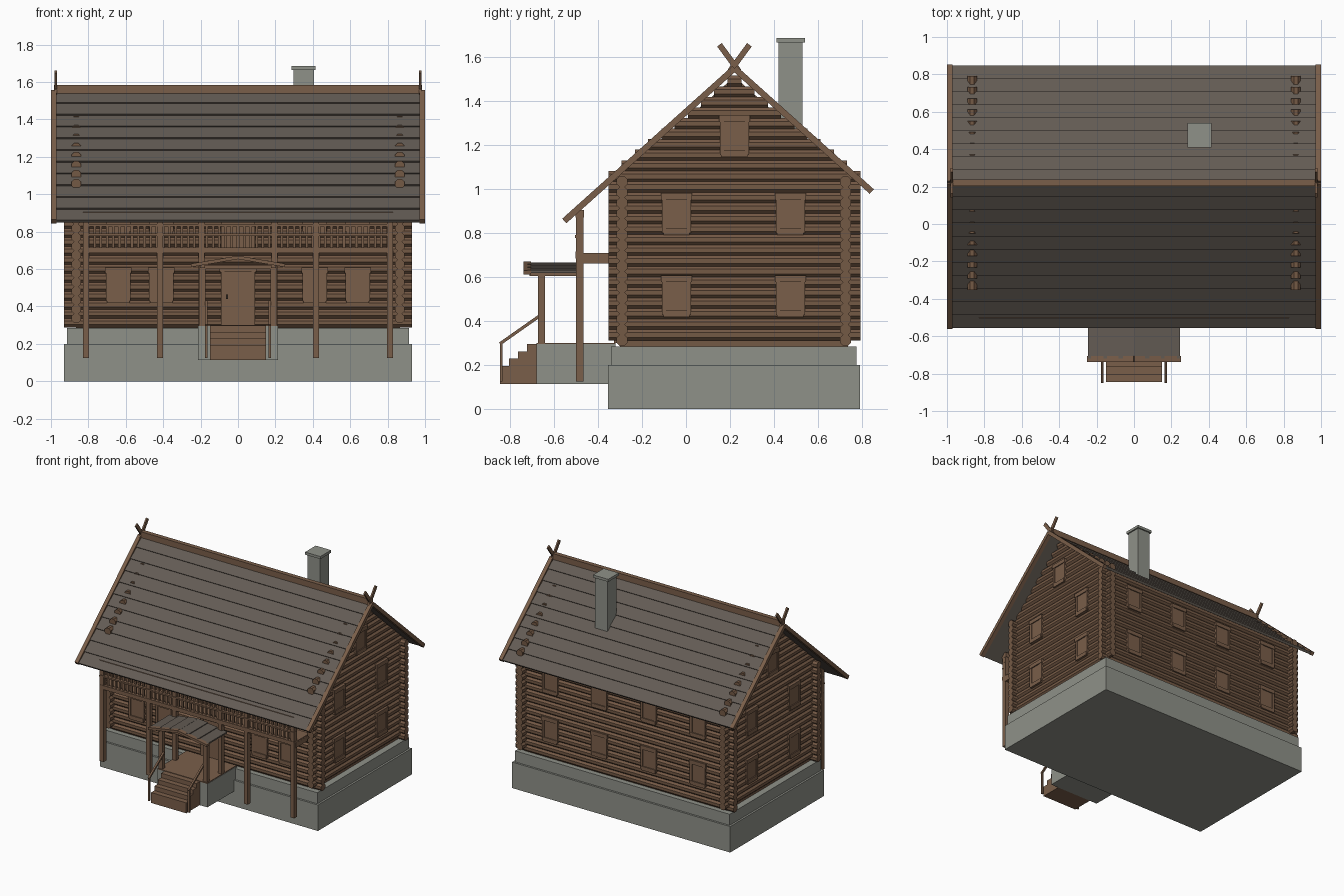
import bpy, bmesh, math

if "Cube" in bpy.data.objects:
    bpy.data.objects.remove(bpy.data.objects["Cube"])

def material(name, rgb):
    m = bpy.data.materials.new(name)
    m.diffuse_color = (*rgb, 1)
    m.use_nodes = True
    m.node_tree.nodes["Principled BSDF"].inputs["Base Color"].default_value = m.diffuse_color
    return m

LOG = material("log wood", (0.175, 0.100, 0.059))
TRIM = material("trim wood", (0.195, 0.113, 0.068))
STONE = material("grey stone", (0.275, 0.285, 0.25))
ROOF = material("roof boards", (0.125, 0.105, 0.088))
DARK = material("dark metal", (0.05, 0.035, 0.025))

def prism(bm, prof, axis, a, b):
    """Extrude a 2D profile along x, y or z from a to b."""
    def put(p, t):
        return {"x": (t, p[0], p[1]), "y": (p[0], t, p[1]), "z": (p[0], p[1], t)}[axis]
    va = [bm.verts.new(put(p, a)) for p in prof]
    vb = [bm.verts.new(put(p, b)) for p in prof]
    n = len(prof)
    faces = [bm.faces.new(va), bm.faces.new(vb)]
    faces += [bm.faces.new((va[i], va[(i + 1) % n], vb[(i + 1) % n], vb[i])) for i in range(n)]
    bmesh.ops.recalc_face_normals(bm, faces=faces)

def box(bm, x0, x1, y0, y1, z0, z1):
    prism(bm, [(x0, y0), (x1, y0), (x1, y1), (x0, y1)], "z", z0, z1)

def bar(p, q, t):
    """Rectangle profile of thickness t around the line p-q."""
    dx, dy = q[0] - p[0], q[1] - p[1]
    l = math.hypot(dx, dy)
    nx, ny = -dy / l * t / 2, dx / l * t / 2
    return [(p[0] + nx, p[1] + ny), (q[0] + nx, q[1] + ny), (q[0] - nx, q[1] - ny), (p[0] - nx, p[1] - ny)]

def octagon(cu, cv, r=0.0275):
    return [(cu + r * math.cos(math.pi * (i + .5) / 4), cv + r * math.sin(math.pi * (i + .5) / 4)) for i in range(8)]

def finish(name, bm, mat):
    me = bpy.data.meshes.new(name)
    bm.to_mesh(me)
    bm.free()
    me.materials.append(mat)
    ob = bpy.data.objects.new(name, me)
    bpy.context.collection.objects.link(ob)
    return ob

def boxes(name, mat, *dims):
    bm = bmesh.new()
    for d in dims:
        box(bm, *d)
    return finish(name, bm, mat)

YF, YB, XS, YR = -0.29, 0.725, 0.865, 0.22   # wall lines and ridge
STEP = 0.048

# Foundation
boxes("foundation", STONE, (-.93, .93, -.355, .79, 0, .2), (-.915, .915, -.34, .775, .2, .285))

# Solid wall core with gables
bm = bmesh.new()
prism(bm, [(-.30, .285), (.735, .285), (.735, 1.05), (YR, 1.51), (-.30, 1.05)], "x", -XS, XS)
finish("wall_core", bm, LOG)

# Front and back logs
bm = bmesh.new()
for k in range(16):
    for y in (YF, YB):
        prism(bm, octagon(y, .313 + STEP * k), "x", -.93, .93)
finish("long_wall_logs", bm, LOG)

# Side logs, stepping in at the gables
bm = bmesh.new()
for k in range(25):
    half = .572 - max(0, k - 15) * .06
    for x in (-XS, XS):
        prism(bm, octagon(x, .337 + STEP * k), "y", YR - half, YR + half)
finish("side_wall_logs", bm, LOG)

# Windows and door, placed on walls by direction
def plate(bm, wall, u0, u1, z0, z1, d):
    if wall == "front":
        box(bm, u0, u1, YF - d, YF, z0, z1)
    elif wall == "back":
        box(bm, u0, u1, YB, YB + d, z0, z1)
    elif wall == "right":
        box(bm, XS, XS + d, u0, u1, z0, z1)
    else:
        box(bm, -XS - d, -XS, u0, u1, z0, z1)

def window(bm, wall, u, z):
    plate(bm, wall, u - .052, u + .052, z - .07, z + .07, .030)
    for s in (-1, 1):
        a, b = sorted((u + s * .048, u + s * .066))
        plate(bm, wall, a, b, z - .085, z + .085, .035)
    plate(bm, wall, u - .07, u + .07, z + .065, z + .095, .038)
    plate(bm, wall, u - .06, u + .06, z - .095, z - .065, .038)

bm = bmesh.new()
for z in (.513, .886):
    for wall in ("left", "right"):
        for u in (-.043, .474):
            window(bm, wall, u, z)
    for s in (-1, 1):
        for u in (.21, .63):
            window(bm, "back", s * u, z)
        for u in (.41, .64):
            window(bm, "front", s * u, z)
for wall in ("left", "right"):
    window(bm, wall, YR, 1.24)
finish("windows", bm, TRIM)

for name, z0, h in (("front_door", .30, .305), ("balcony_door", .705, .27)):
    bm = bmesh.new()
    plate(bm, "front", -.075, .075, z0, z0 + h - .015, .030)
    for a in (-.09, .072):
        plate(bm, "front", a, a + .018, z0, z0 + h, .036)
    plate(bm, "front", -.1, .1, z0 + h - .02, z0 + h + .01, .039)
    finish(name, bm, TRIM)
boxes("door_handle", DARK, (-.064, -.054, YF - .042, YF - .03, .44, .465))

# Main roof: overlapping boards as a sawtooth profile
ANG = math.atan(.897)
RZ = 1.548
def slope(side, s, h):
    return (YR + side * (s * math.cos(ANG) + h * math.sin(ANG)), RZ - s * math.sin(ANG) + h * math.cos(ANG))

for name, side, length, n in (("front", -1, 1.035, 11), ("back", 1, .835, 9)):
    prof = [slope(side, 0, -.012)]
    for i in range(n):
        prof += [slope(side, length * i / n, 0), slope(side, length * (i + 1) / n, .008)]
    prof.append(slope(side, length, -.012))
    bm = bmesh.new()
    prism(bm, prof, "x", -.985, .985)
    finish(name + "_roof", bm, ROOF)
    # Gable edge boards and crossed horns
    bm = bmesh.new()
    for sx in (-1, 1):
        prism(bm, bar(slope(side, 0, 0), slope(side, length + .003, 0), .028), "x", sx * .97, sx * 1.0)
        prism(bm, bar((YR + side * .02, 1.535), (YR - side * .068, 1.655), .026), "x", sx * .968, sx * .98)
    finish(name + "_gable_boards", bm, TRIM)
boxes("ridge_cap", TRIM, (-.985, .985, YR - .017, YR + .017, 1.54, 1.585))

# Chimney
boxes("chimney", STONE, (.298, .405, .42, .53, 1.1, 1.668), (.285, .415, .41, .54, 1.665, 1.685))

# Balcony posts, beams and floor
PY = -.483
posts = []
for s in (-1, 1):
    for x, z0 in ((.813, .125), (.417, .125), (.195, .30)):
        posts.append((s * x - .016, s * x + .016, PY - .017, PY + .017, z0, .89))
boxes("balcony_posts", TRIM, *posts)
boxes("balcony_top_beam", TRIM, (-.83, .83, PY - .02, PY + .02, .87, .905))
joists = [(s * x - .018, s * x + .018, PY, YF, .662, .70) for s in (-1, 1) for x in (.813, .417, .195)]
boxes("balcony_floor", TRIM, (-.83, .83, PY - .012, YF, .695, .71), (-.83, .83, PY - .02, PY + .012, .685, .715), *joists)
rails = [(-.83, .83, PY - .022, PY + .01, .778, .79), (-.83, .83, PY - .012, PY + .012, .828, .84)]
n = 48
rails += [(x - .007, x + .007, PY - .006, PY + .006, .712, .83) for x in (-.8 + 1.6 * i / n for i in range(n + 1))]
boxes("balcony_railing", TRIM, *rails)

# Entrance platform and stairs
boxes("entrance_platform", STONE, (-.215, .215, -.68, -.32, .115, .295))
boxes("entrance_floor", TRIM, (-.212, .212, -.68, -.32, .295, .301))
boxes("stairs", TRIM, *[(-.15, .15, -.845 + .041 * i, -.68, .115, .195 + .034 * i) for i in range(4)])
bm = bmesh.new()
for s in (-1, 1):
    x0, x1 = s * .17 - .007, s * .17 + .007
    box(bm, x0, x1, -.845, -.833, .125, .30)
    prism(bm, bar((-.845, .297), (-.66, .427), .014), "x", x0, x1)
finish("stair_railing", bm, TRIM)

# Entrance roof on two posts
bm = bmesh.new()
for s in (-1, 1):
    x = s * .19
    box(bm, x - .016, x + .016, -.672, -.64, .30, .62)
    box(bm, x - .014, x + .014, -.71, PY, .605, .628)
box(bm, -.19, .19, -.67, -.645, .60, .618)
finish("entrance_frame", bm, TRIM)
bm = bmesh.new()
for s in (-1, 1):
    for i in range(3):
        a, b = i / 3, (i + 1) / 3
        prism(bm, bar((s * .245 * a, .661 - .042 * a), (s * .245 * b, .667 - .042 * b), .012), "y", -.72, PY)
finish("entrance_roof", bm, ROOF)
bm = bmesh.new()
for s in (-1, 1):
    prism(bm, bar((0, .662), (s * .25, .62), .018), "y", -.738, -.705)
finish("entrance_roof_board", bm, TRIM)
